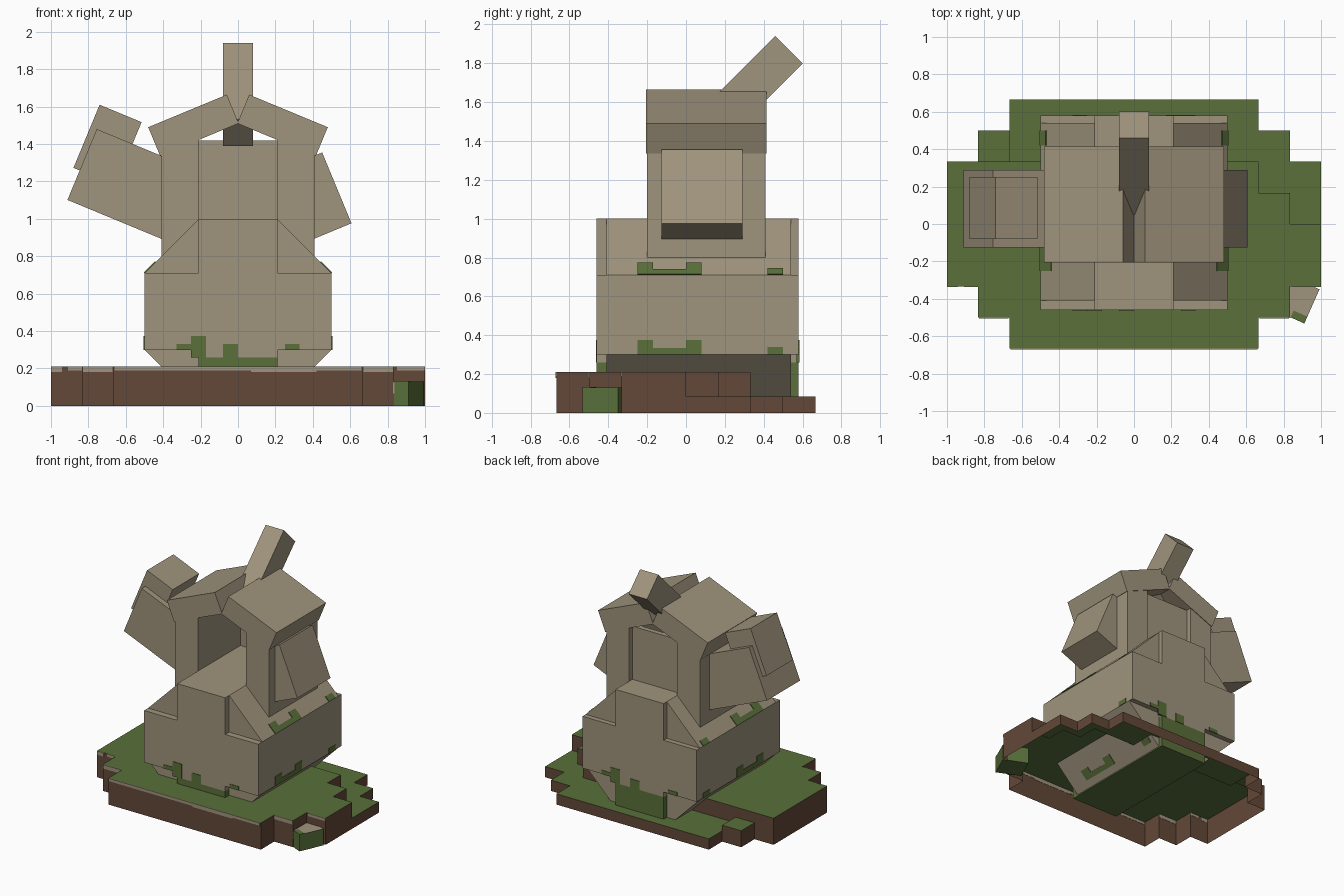
import bpy, bmesh, math
from mathutils import Matrix, Vector

cube = bpy.data.objects.get("Cube")
if cube:
    bpy.data.objects.remove(cube)


def material(name, rgb):
    m = bpy.data.materials.new(name)
    m.use_nodes = True
    m.diffuse_color = (*rgb, 1)
    m.node_tree.nodes["Principled BSDF"].inputs["Base Color"].default_value = (*rgb, 1)
    return m


stone = material("stone", (0.35, 0.296, 0.205))
moss = material("moss", (0.1, 0.16, 0.042))
soil = material("soil", (0.122, 0.065, 0.04))


def finish(name, bm, mats, rule=None):
    bmesh.ops.recalc_face_normals(bm, faces=bm.faces)
    bm.normal_update()
    if rule:
        for f in bm.faces:
            f.material_index = rule(f)
    mesh = bpy.data.meshes.new(name)
    bm.to_mesh(mesh)
    bm.free()
    for m in mats:
        mesh.materials.append(m)
    obj = bpy.data.objects.new(name, mesh)
    bpy.context.collection.objects.link(obj)
    return obj


def prism(name, pts, lo, hi, mat, axis="y"):
    """Extrude a 2D outline (horizontal, z) along y, or along x."""
    place = (lambda p, d: (p[0], d, p[1])) if axis == "y" else (lambda p, d: (d, p[0], p[1]))
    bm = bmesh.new()
    face = bm.faces.new([bm.verts.new(place(p, lo)) for p in pts])
    ext = bmesh.ops.extrude_face_region(bm, geom=[face])
    shift = Vector(place((0, 0), hi - lo))
    bmesh.ops.translate(bm, vec=shift, verts=[v for v in ext["geom"] if isinstance(v, bmesh.types.BMVert)])
    return finish(name, bm, [mat])


def box(name, lo, hi, mat):
    return prism(name, [(lo[0], lo[2]), (hi[0], lo[2]), (hi[0], hi[2]), (lo[0], hi[2])], lo[1], hi[1], mat)


def tilted(corner, degrees, length, depth):
    """Rectangle outline from its upper starting corner."""
    a = math.radians(degrees)
    u, v, c = Vector((math.cos(a), math.sin(a))), Vector((math.sin(a), -math.cos(a))), Vector(corner)
    return [c, c + u * length, c + u * length + v * depth, c + v * depth]


def mirrored(pts):
    return [(-x, z) for x, z in pts]


# Hollow terraced ground on a square grid
CELL = 1 / 6
TOP, MID, LOW = 0.21, 0.13, 0.085


def height(i, j):
    x, y = (i + 0.5) * CELL, (j + 0.5) * CELL
    reach = 4 if abs(y) > 3 * CELL else 5 if abs(y) > 2 * CELL else 6
    if abs(x) > reach * CELL or abs(y) > 4 * CELL:
        return 0
    if y > 2 * CELL:
        return MID if x < -4 * CELL else LOW
    if (x > 5 * CELL and y > 0) or (x > 4 * CELL and y > CELL):
        return LOW
    return TOP


bm = bmesh.new()


def quad(pts):
    bm.faces.new([bm.verts.new(p) for p in pts])


for i in range(-7, 7):
    for j in range(-5, 5):
        h = height(i, j)
        x0, x1, y0, y1 = i * CELL, (i + 1) * CELL, j * CELL, (j + 1) * CELL
        if h:
            quad([(x0, y0, h), (x1, y0, h), (x1, y1, h), (x0, y1, h)])
        for k, (a, b) in ((height(i + 1, j), ((x1, y0), (x1, y1))), (height(i, j + 1), ((x1, y1), (x0, y1)))):
            if k != h:
                if k > h:
                    a, b = b, a
                low, high = min(h, k), max(h, k)
                quad([(*a, low), (*b, low), (*b, high), (*a, high)])
bmesh.ops.remove_doubles(bm, verts=bm.verts, dist=0.001)
bmesh.ops.dissolve_limit(bm, angle_limit=0.01, verts=bm.verts, edges=bm.edges)
finish("ground", bm, [moss, soil], lambda f: 0 if abs(f.normal.z) > 0.5 else 1)

# Worn stone rim along the front walls
for n, (x0, x1, y) in enumerate([(-1, -0.94, -2), (-0.91, -0.83, -2), (-0.83, -0.67, -3), (-0.66, 0.07, -4),
                                 (0.07, 0.42, -4), (0.42, 0.66, -4), (0.67, 0.83, -3), (0.85, 1, -2)]):
    box(f"stone_rim_{n}", (x0, y * CELL - 0.004, 0.18 + 0.008 * (n % 2)), (x1, y * CELL + 0.002, TOP), stone)

# Base: bevelled core, cross-shaped block and mossy keel
upper = [(0.21, 1.0), (0.5, 0.71), (0.5, 0.3), (0.202, 0.002)]
prism("base_core", upper + mirrored(upper)[::-1], -0.41, 0.54, stone)
cross = [(0.21, 1.0), (0.21, 0.71), (0.5, 0.71), (0.5, 0.3), (0.21, 0.3), (0.21, 0.26)]
prism("base_block", cross + mirrored(cross)[::-1], -0.46, 0.58, stone)
box("mossy_keel", (-0.21, -0.46, 0), (0.21, 0.58, 0.26), moss)

# Pillars, sloping roof slabs and back panel
roof = tilted((-0.48, 1.49), 22.5, 0.455, 0.166)
for side, s in (("right", -1), ("left", 1)):
    prism(f"{side}_roof_slab", roof if s < 0 else mirrored(roof), -0.205, 0.415, stone)
    leg = [(0.21, 0.7), (0.41, 0.7), (0.41, 1.345), (0.21, 1.43)]
    prism(f"{side}_pillar", leg if s > 0 else mirrored(leg), -0.2, 0.41, stone)
box("back_panel", (-0.21, 0.33, 0.95), (0.21, 0.37, 1.42), stone)

# Leaning horn and side blocks
prism("horn", tilted((0.05, 1.53), 45, 0.58, 0.2), -0.08, 0.08, stone, "x")
prism("right_arm", tilted((-0.755, 1.48), -22.5, 0.56, 0.41), -0.125, 0.29, stone)
prism("right_shoulder_block", tilted((-0.74, 1.61), -22.5, 0.243, 0.365), -0.08, 0.25, stone)
prism("left_arm", mirrored(tilted((-0.45, 1.355), -22.5, 0.24, 0.41)), -0.125, 0.29, stone)

# Moss growing on the front and back faces
T = 0.004
patches = [(-0.33, -0.17, 0.3, 0.33), (-0.25, -0.17, 0.26, 0.375), (-0.08, 0, 0.26, 0.33), (0.25, 0.33, 0.3, 0.33)]
for n, (a, b, z0, z1) in enumerate(patches):
    box(f"front_moss_{n}", (a, -0.46 - T, z0), (b, -0.45, z1), moss)
    box(f"back_moss_{n}", (-b, 0.57, z0), (-a, 0.58 + T, z1), moss)

# Moss on the side walls, upper bevels and lower bevels
strips = [(-0.25, 0.08, 0.035), (-0.25, -0.17, 0.075), (0, 0.08, 0.075), (0.42, 0.5, 0.04)]
for side, s in (("right", -1), ("left", 1)):
    for n, (y0, y1, h) in enumerate(strips):
        wall = [(0.49, 0.3), (0.5 + T, 0.3), (0.5 + T, 0.3 + h), (0.49, 0.3 + h)]
        g = h * 0.8
        bevel = [(0.5, 0.71), (0.5 + T, 0.71 + T), (0.5 + T - g, 0.71 + T + g), (0.5 - g, 0.71 + g)]
        under = [(0.25, 0.05), (0.25 + T, 0.05 - T), (0.25 + T + g, 0.05 - T + g), (0.25 + g, 0.05 + g)]
        for part, pts in (("wall", wall), ("bevel", bevel), ("under", under)):
            prism(f"{side}_{part}_moss_{n}", pts if s > 0 else mirrored(pts), y0, y1, moss)

# Small loose rock leaning on the ground edge
bm = bmesh.new()
bmesh.ops.create_cube(bm, size=1, matrix=Matrix.Diagonal((0.2, 0.2, 0.13, 1)))
rock = finish("loose_rock", bm, [stone, moss], lambda f: 0 if f.normal.z > 0.5 else 1)
spots = [box("rock_top_moss", (0.02, -0.1, 0.064), (0.1, -0.06, 0.065 + T), moss),
         box("rock_side_stone", (-0.06, -0.1 - T, 0), (0.02, -0.095, 0.06), stone)]
for obj in [rock] + spots:
    obj.location = (0.86, -0.4, 0.065)
    obj.rotation_euler.z = math.radians(-24)
